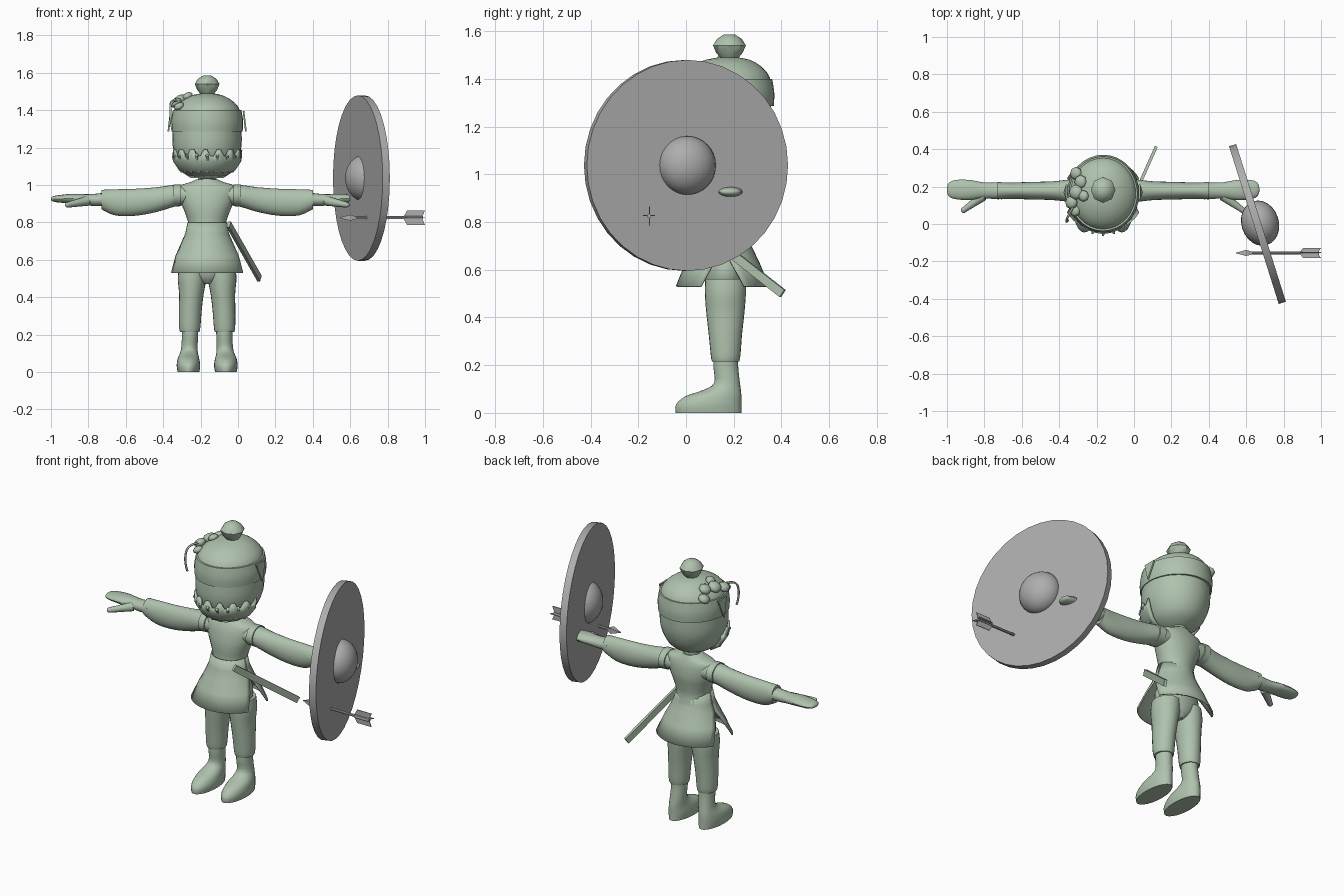
import bpy, bmesh, math
from mathutils import Vector, Matrix

if "Cube" in bpy.data.objects:
    bpy.data.objects.remove(bpy.data.objects["Cube"])

CX = -0.165  # centre line of the figure


def material(name, rgb):
    m = bpy.data.materials.new(name)
    m.use_nodes = True
    m.diffuse_color = (*rgb, 1)
    m.node_tree.nodes["Principled BSDF"].inputs["Base Color"].default_value = (*rgb, 1)
    return m


GREEN = material("sage green", (0.43, 0.54, 0.42))
GREY = material("steel grey", (0.42, 0.42, 0.42))


def finish(name, bm, mat, angle=40, closed=True):
    if closed:
        bmesh.ops.recalc_face_normals(bm, faces=bm.faces)
    me = bpy.data.meshes.new(name)
    bm.to_mesh(me)
    bm.free()
    me.materials.append(mat)
    ob = bpy.data.objects.new(name, me)
    bpy.context.collection.objects.link(ob)
    bpy.ops.object.select_all(action="DESELECT")
    ob.select_set(True)
    bpy.context.view_layer.objects.active = ob
    bpy.ops.object.shade_smooth_by_angle(angle=math.radians(angle))
    return ob


def smooth_stations(st, steps):
    """Catmull-Rom interpolation between cross-sections."""
    out = []
    for i in range(len(st) - 1):
        a, b, c, d = st[max(i - 1, 0)], st[i], st[i + 1], st[min(i + 2, len(st) - 1)]
        for k in range(steps):
            t = k / steps
            out.append([q + t / 2 * (r - p + t * (2 * p - 5 * q + 4 * r - s + t * (3 * (q - r) + s - p)))
                        for p, q, r, s in zip(a, b, c, d)])
    return out + [list(st[-1])]


def loft(name, stations, axis="z", side=1, mat=GREEN, n=24, steps=3):
    """Stations: position on axis, two centre values, two radii."""
    bm = bmesh.new()
    rings = []
    for p, c1, c2, r1, r2 in smooth_stations(stations, steps):
        ring = []
        for k in range(n):
            t = 2 * math.pi * k / n
            u, v = c1 + max(r1, .001) * math.cos(t), c2 + max(r2, .001) * math.sin(t)
            x, y, z = (u, v, p) if axis == "z" else (p, u, v)
            ring.append(bm.verts.new((CX + side * x, y, z)))
        rings.append(ring)
    for a, b in zip(rings, rings[1:]):
        for k in range(n):
            bm.faces.new((a[k], a[(k + 1) % n], b[(k + 1) % n], b[k]))
    bm.faces.new(rings[0])
    bm.faces.new(rings[-1])
    return finish(name, bm, mat)


def panel(name, rows, yc, facing, cols, thick, jag=0):
    """Curved sheet; rows: height, radii, half angle. The first row may be notched."""
    bm = bmesh.new()
    grid = []
    for i, (z, rx, ry, half) in enumerate(rows):
        line = []
        for j in range(cols + 1):
            a = math.radians(half) * (2 * j / cols - 1)
            dz = jag if i == 0 and (j // 2) % 2 else 0
            line.append(bm.verts.new((CX + rx * math.sin(a), yc + facing * ry * math.cos(a), z + dz)))
        grid.append(line)
    for a, b in zip(grid, grid[1:]):
        for j in range(cols):
            bm.faces.new((a[j], a[j + 1], b[j + 1], b[j]))
    ob = finish(name, bm, GREEN)
    mod = ob.modifiers.new("thickness", "SOLIDIFY")
    mod.thickness, mod.offset = thick, 0
    return ob


def ball(name, loc, radii, mat=GREEN, u=16, v=10, rot=None, angle=60):
    bm = bmesh.new()
    bmesh.ops.create_uvsphere(bm, u_segments=u, v_segments=v, radius=1)
    m = Matrix.Translation(loc) @ (rot or Matrix()) @ Matrix.Diagonal((*radii, 1))
    bmesh.ops.transform(bm, matrix=m, verts=bm.verts)
    return finish(name, bm, mat, angle)


def rod(name, a, b, r1, r2, mat, n=10, flat=1):
    """Tapered rod from a to b; flat squeezes it sideways."""
    a, b = Vector(a), Vector(b)
    bm = bmesh.new()
    bmesh.ops.create_cone(bm, cap_ends=True, segments=n, radius1=r1, radius2=r2, depth=(b - a).length)
    turn = Matrix.Rotation(math.pi / n, 4, "Z") if n == 4 else Matrix()
    m = Matrix.Translation((a + b) / 2) @ (b - a).to_track_quat("Z", "Y").to_matrix().to_4x4()
    bmesh.ops.transform(bm, matrix=m @ Matrix.Diagonal((flat, 1, 1, 1)) @ turn, verts=bm.verts)
    return finish(name, bm, mat)


def plate(name, pts, offset, mat):
    """Thin plate: outline extruded by an offset vector."""
    bm = bmesh.new()
    f = bm.faces.new([bm.verts.new(p) for p in pts])
    new = bmesh.ops.extrude_face_region(bm, geom=[f])["geom"]
    bmesh.ops.translate(bm, vec=offset, verts=[g for g in new if isinstance(g, bmesh.types.BMVert)])
    return finish(name, bm, mat)


# Limbs, built once for each side
for side, tag in ((1, "left"), (-1, "right")):
    loft(tag + "_boot", [(0, .1, .095, .058, .138), (.035, .1, .095, .063, .137), (.07, .1, .115, .058, .117),
                         (.095, .098, .15, .05, .08), (.125, .095, .172, .044, .054),
                         (.19, .092, .167, .043, .052), (.24, .092, .167, .044, .052)], side=side)
    loft(tag + "_trouser_leg", [(.215, .093, .166, .052, .057), (.24, .093, .166, .057, .062),
                                (.33, .09, .165, .061, .07), (.42, .084, .165, .066, .08),
                                (.5, .08, .165, .077, .086), (.56, .075, .165, .075, .085)], side=side)
    loft(tag + "_sleeve", [(.1, .178, .945, .062, .05), (.175, .178, .942, .06, .058), (.27, .178, .922, .05, .066),
                           (.38, .178, .908, .047, .072), (.49, .178, .907, .044, .07),
                           (.565, .178, .922, .046, .052)], axis="x", side=side)
    loft(tag + "_hand", [(.54, .178, .924, .046, .036), (.6, .178, .92, .043, .033), (.65, .18, .922, .044, .029),
                         (.72, .182, .927, .054, .026), (.79, .184, .926, .051, .02),
                         (.825, .184, .926, .036, .014), (.836, .184, .926, .006, .004)], axis="x", side=side, n=16)
    rod(tag + "_thumb", (CX + side * .64, .15, .915), (CX + side * .745, .075, .894), .026, .015, GREEN, 12)
    ball(tag + "_thumb_tip", (CX + side * .745, .075, .894), (.016, .016, .014))
    # Shoulder edge of the tunic
    loft(tag + "_armhole", [(.14, .178, .945, .07, .058), (.18, .178, .944, .068, .06)], axis="x", side=side, steps=1)
    # Pointed flap hanging over the hat band
    plate(tag + "_hat_flap", [(CX + side * .19, .13, 1.395), (CX + side * .19, .21, 1.395),
                              (CX + side * .203, .17, 1.285)], (side * .009, 0, 0), GREEN)

# Trunk
loft("hips", [(.47, 0, .165, .02, .05), (.51, 0, .165, .1, .078), (.58, 0, .165, .14, .088),
              (.68, 0, .165, .115, .085), (.77, 0, .165, .085, .07)])
loft("tunic_body", [(.73, 0, .16, .114, .1), (.79, 0, .162, .101, .088), (.85, 0, .165, .118, .092),
                    (.9, 0, .17, .138, .094), (.96, 0, .175, .155, .085), (.995, 0, .178, .15, .072),
                    (1.015, 0, .18, .09, .062), (1.03, 0, .18, .058, .055)])
skirt = [(.8, .101, .088, 92), (.74, .113, .1, 92), (.69, .135, .122, 88), (.62, .172, .155, 75), (.53, .215, .192, 62)]
for facing, tag in ((-1, "front"), (1, "back")):
    panel(tag + "_skirt_panel", skirt, .153, facing, 16, .008)
loft("neck", [(.98, 0, .18, .056, .05), (1.03, 0, .178, .049, .049), (1.1, 0, .175, .055, .055)])

# Head, hat and beard
loft("head", [(1.035, 0, .15, .035, .045), (1.05, 0, .15, .08, .09), (1.085, 0, .152, .132, .145),
              (1.14, 0, .155, .165, .178), (1.21, 0, .157, .184, .196), (1.3, 0, .16, .184, .196)], n=32)
loft("hat_dome", [(1.38, 0, .162, .181, .197), (1.42, 0, .164, .165, .18), (1.455, 0, .168, .128, .143),
                  (1.48, 0, .175, .08, .09), (1.492, 0, .18, .02, .02)], n=32)
loft("hat_band", [(1.287, 0, .162, .19, .206), (1.34, 0, .162, .193, .208), (1.4, 0, .162, .183, .199)], n=32)
loft("pom_pom", [(1.485, 0, .182, .035, .036), (1.51, 0, .182, .054, .056), (1.54, 0, .182, .066, .069),
                 (1.567, 0, .182, .05, .052), (1.585, 0, .182, .022, .024)], n=8, steps=1)
panel("beard", [(1.155, .179, .196, 88), (1.13, .174, .193, 88), (1.085, .145, .166, 84), (1.045, .085, .105, 75)],
      .153, -1, 30, .018, jag=.034)
for k in range(9):
    a = math.radians(-72 + 18 * k)
    x, y = math.sin(a), -math.cos(a)
    rod("beard_tuft_%d" % k, (CX + .13 * x, .153 + .145 * y, 1.075),
        (CX + .181 * x, .153 + .208 * y, 1.16), .022, .014, GREEN, 5, .6)

# Leafy ornament on the right of the hat, with a drooping strand
for k, (x, y, z, r) in enumerate(((-.31, .27, 1.42, .034), (-.285, .225, 1.455, .036), (-.31, .17, 1.455, .04),
                                  (-.27, .15, 1.475, .03), (-.335, .115, 1.44, .035), (-.315, .07, 1.42, .03))):
    ball("hat_leaf_%d" % k, (x, y, z), (r, r * 1.05, r * .65), u=8, v=5,
         rot=Matrix.Rotation(-.5, 4, "Y"))
cu = bpy.data.curves.new("hat_strand", "CURVE")
cu.dimensions, cu.bevel_depth, cu.bevel_resolution = "3D", .006, 1
sp = cu.splines.new("NURBS")
path = ((-.32, .1, 1.45), (-.355, .04, 1.455), (-.365, .01, 1.41), (-.36, .01, 1.34), (-.352, .02, 1.3))
sp.points.add(len(path) - 1)
for p, co in zip(sp.points, path):
    p.co = (*co, 1)
sp.use_endpoint_u = True
cu.materials.append(GREEN)
bpy.context.collection.objects.link(bpy.data.objects.new("hat_strand", cu))

# Scabbard slung at the left hip
rod("scabbard", (-.05, .035, .79), (.115, .405, .5), .026, .026, GREEN, 4, .45)

# Round shield, turned slightly about the vertical
turn = Matrix.Rotation(math.radians(17.5), 4, "Z")
centre, normal = Vector((.66, 0, 1.037)), turn @ Vector((1, 0, 0))
rod("shield", centre - normal * .02, centre + normal * .02, .442, .442, GREY, 36)
ball("shield_boss", centre + normal * .015, (.1, .123, .123), GREY, 24, 16, turn)

# Arrow stuck through the shield
AY, AZ = -.155, .825
rod("arrow_shaft", (.6, AY, AZ), (.99, AY, AZ), .008, .008, GREY, 8)
rod("arrow_tip", (.6, AY, AZ), (.542, AY, AZ), .023, .001, GREY, 4)
rod("arrow_tip_back", (.6, AY, AZ), (.635, AY, AZ), .023, .008, GREY, 4)
for axis, h in (("y", .026), ("z", .04)):
    for s in (-1, 1):
        outline = [(.885, .005), (.905, h), (1.0, h), (.985, .005)]
        pts = [(x, AY + s * d, AZ) if axis == "y" else (x, AY, AZ + s * d) for x, d in outline]
        plate("fletching_%s_%s" % (axis, "upper" if s > 0 else "lower"), pts,
              (0, 0, .004) if axis == "y" else (0, .004, 0), GREY)
